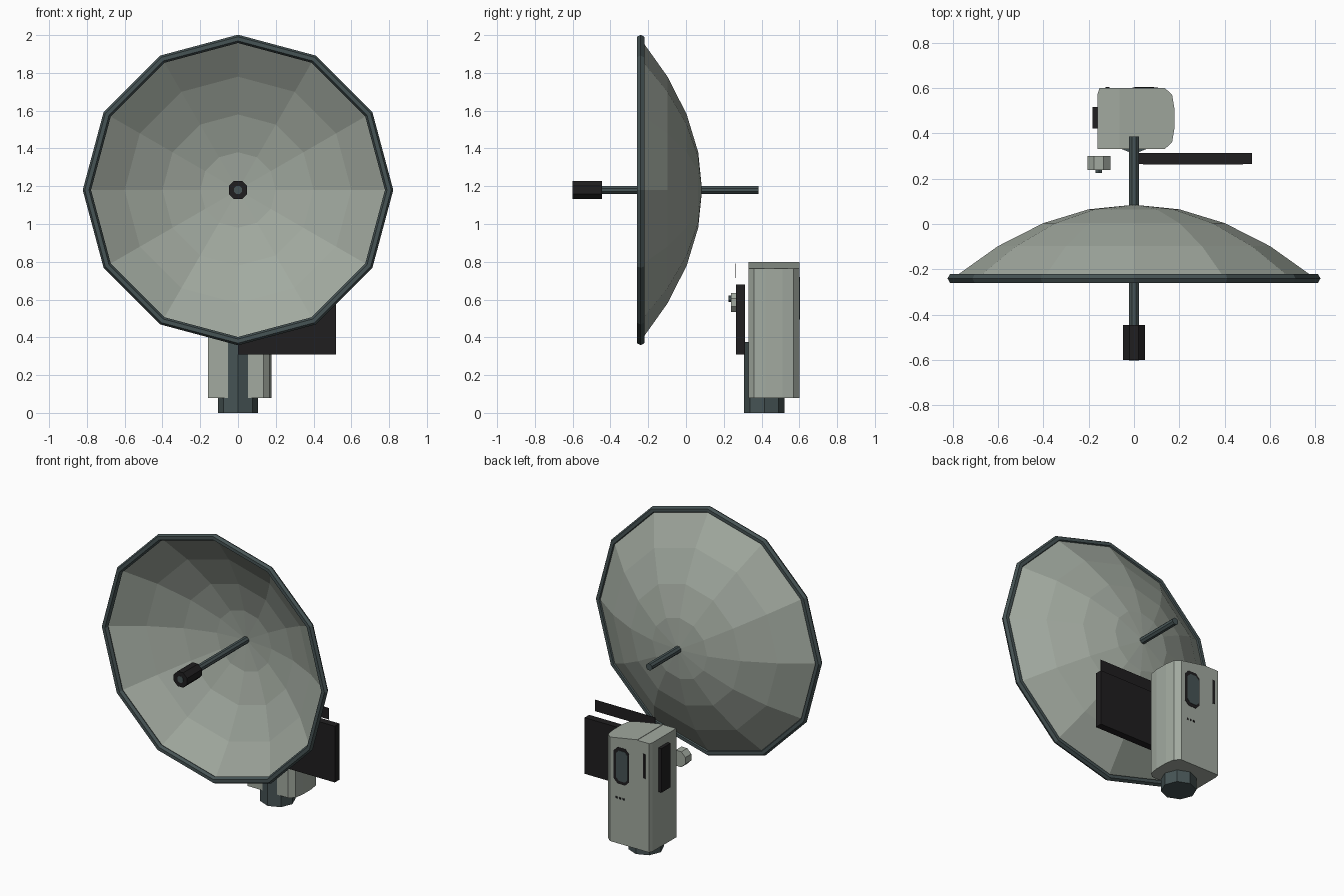
import bpy, bmesh, math
from mathutils import Vector, Matrix

if "Cube" in bpy.data.objects:
    bpy.data.objects.remove(bpy.data.objects["Cube"])


def material(name, rgb):
    m = bpy.data.materials.new(name)
    m.diffuse_color = (*rgb, 1)
    m.use_nodes = True
    m.node_tree.nodes["Principled BSDF"].inputs["Base Color"].default_value = m.diffuse_color
    return m


GREY = material("pale grey green", (0.36, 0.40, 0.35))
SLATE = material("dark slate", (0.062, 0.088, 0.09))
BLACK = material("soft black", (0.014, 0.013, 0.014))


def finish(name, bm, mat):
    bmesh.ops.recalc_face_normals(bm, faces=bm.faces)
    me = bpy.data.meshes.new(name)
    bm.to_mesh(me)
    bm.free()
    me.materials.append(mat)
    ob = bpy.data.objects.new(name, me)
    bpy.context.collection.objects.link(ob)
    return ob


def box(name, lo, hi, mat):
    lo, hi = Vector(lo), Vector(hi)
    bm = bmesh.new()
    bmesh.ops.create_cube(bm, size=1)
    for v in bm.verts:
        v.co = Vector(c * s for c, s in zip(v.co, hi - lo)) + (lo + hi) / 2
    return finish(name, bm, mat)


def rod(name, start, end, r, sides, mat, turn=0.0):
    """Cylinder between two points."""
    a, b = Vector(start), Vector(end)
    bm = bmesh.new()
    bmesh.ops.create_cone(bm, cap_ends=True, segments=sides, radius1=r, radius2=r,
                          depth=(b - a).length)
    spin = Matrix.Rotation(turn, 4, 'Z')
    aim = (b - a).to_track_quat('Z', 'Y').to_matrix().to_4x4()
    bm.transform(Matrix.Translation((a + b) / 2) @ aim @ spin)
    return finish(name, bm, mat)


def prism(name, outline, base, top, mat):
    """Extrude a plan outline from base to the height given by top(x)."""
    bm = bmesh.new()
    lower = [bm.verts.new((x, y, base)) for x, y in outline]
    upper = [bm.verts.new((x, y, top(x))) for x, y in outline]
    bm.faces.new(lower)
    bm.faces.new(upper)
    n = len(outline)
    for i in range(n):
        j = (i + 1) % n
        bm.faces.new((lower[i], lower[j], upper[j], upper[i]))
    return finish(name, bm, mat)


# dish: parabola of four rings, twelve sides
DISH_Z, SIDES = 1.18, 12
bm = bmesh.new()
centre = bm.verts.new((0, 0.085, DISH_Z))
rings = []
for r in (0.2, 0.4, 0.6, 0.8):
    ang = [2 * math.pi * i / SIDES for i in range(SIDES)]
    rings.append([bm.verts.new((r * math.cos(a), 0.085 - 0.508 * r * r,
                                DISH_Z + r * math.sin(a))) for a in ang])
for i in range(SIDES):
    j = (i + 1) % SIDES
    bm.faces.new((centre, rings[0][i], rings[0][j]))
    for p, q in zip(rings, rings[1:]):
        bm.faces.new((p[i], q[i], q[j], p[j]))
finish("dish", bm, GREY)

# rim tube around the dish
bpy.ops.mesh.primitive_torus_add(major_segments=SIDES, minor_segments=6, major_radius=0.8,
                                 minor_radius=0.022, location=(0, -0.24, DISH_Z),
                                 rotation=(math.pi / 2, 0, 0))
rim = bpy.context.object
rim.name = "dish_rim"
rim.data.materials.append(SLATE)

# feed arm and receiver head
rod("feed_arm", (0, -0.602, DISH_Z), (0, 0.385, DISH_Z), 0.023, 8, SLATE, math.pi / 8)
rod("feed_head", (0, -0.6, DISH_Z), (0, -0.445, DISH_Z), 0.053, 8, BLACK, math.pi / 8)

# base post
rod("base_post", (0, 0.415, 0), (0, 0.415, 0.375), 0.107, 8, SLATE)

# cabinet: rounded main housing with a sloping top, and a side section
prism("cabinet", [(-0.065, 0.33), (0.135, 0.33), (0.168, 0.36), (0.178, 0.42), (0.178, 0.51),
                  (0.168, 0.57), (0.135, 0.6), (-0.065, 0.6)],
      0.08, lambda x: 0.765 if x > 0.1 else 0.8, GREY)
prism("cabinet_side", [(-0.16, 0.33), (-0.065, 0.33), (-0.065, 0.6), (-0.152, 0.6),
                       (-0.16, 0.575)], 0.08, lambda x: 0.797, GREY)
box("side_grille", (-0.182, 0.42, 0.45), (-0.158, 0.515, 0.74), BLACK)


# back window: rounded plate in a black surround
def rounded_plate(name, cx, cz, hw, hh, y0, y1, mat):
    c = hw * 0.5
    pts = [(hw, hh - c), (hw - c, hh), (c - hw, hh), (-hw, hh - c),
           (-hw, c - hh), (c - hw, -hh), (hw - c, -hh), (hw, c - hh)]
    bm = bmesh.new()
    f = bm.faces.new([bm.verts.new((cx + x, y0, cz + z)) for x, z in pts])
    ext = bmesh.ops.extrude_face_region(bm, geom=[f])
    vs = [g for g in ext["geom"] if isinstance(g, bmesh.types.BMVert)]
    bmesh.ops.translate(bm, verts=vs, vec=(0, y1 - y0, 0))
    return finish(name, bm, mat)


rounded_plate("window_surround", 0.05, 0.595, 0.056, 0.12, 0.597, 0.602, BLACK)
rounded_plate("window", 0.045, 0.595, 0.043, 0.10, 0.599, 0.604, SLATE)
box("back_slot", (-0.125, 0.598, 0.56), (-0.107, 0.603, 0.72), BLACK)
for i in range(3):
    x = 0.03 + 0.025 * i
    box(f"back_vent_{i}", (x, 0.598, 0.375), (x + 0.012, 0.602, 0.387), BLACK)

# dark side panel and the thin strip above it
box("side_panel", (0.0, 0.265, 0.31), (0.52, 0.313, 0.68), BLACK)
box("panel_strip", (0.04, 0.262, 0.715), (0.48, 0.264, 0.79), BLACK)

# small control knob with a stub
rod("knob", (-0.155, 0.238, 0.585), (-0.155, 0.30, 0.585), 0.055, 8, GREY, math.pi / 8)
rod("knob_stub", (-0.155, 0.225, 0.605), (-0.155, 0.24, 0.605), 0.017, 6, SLATE)
